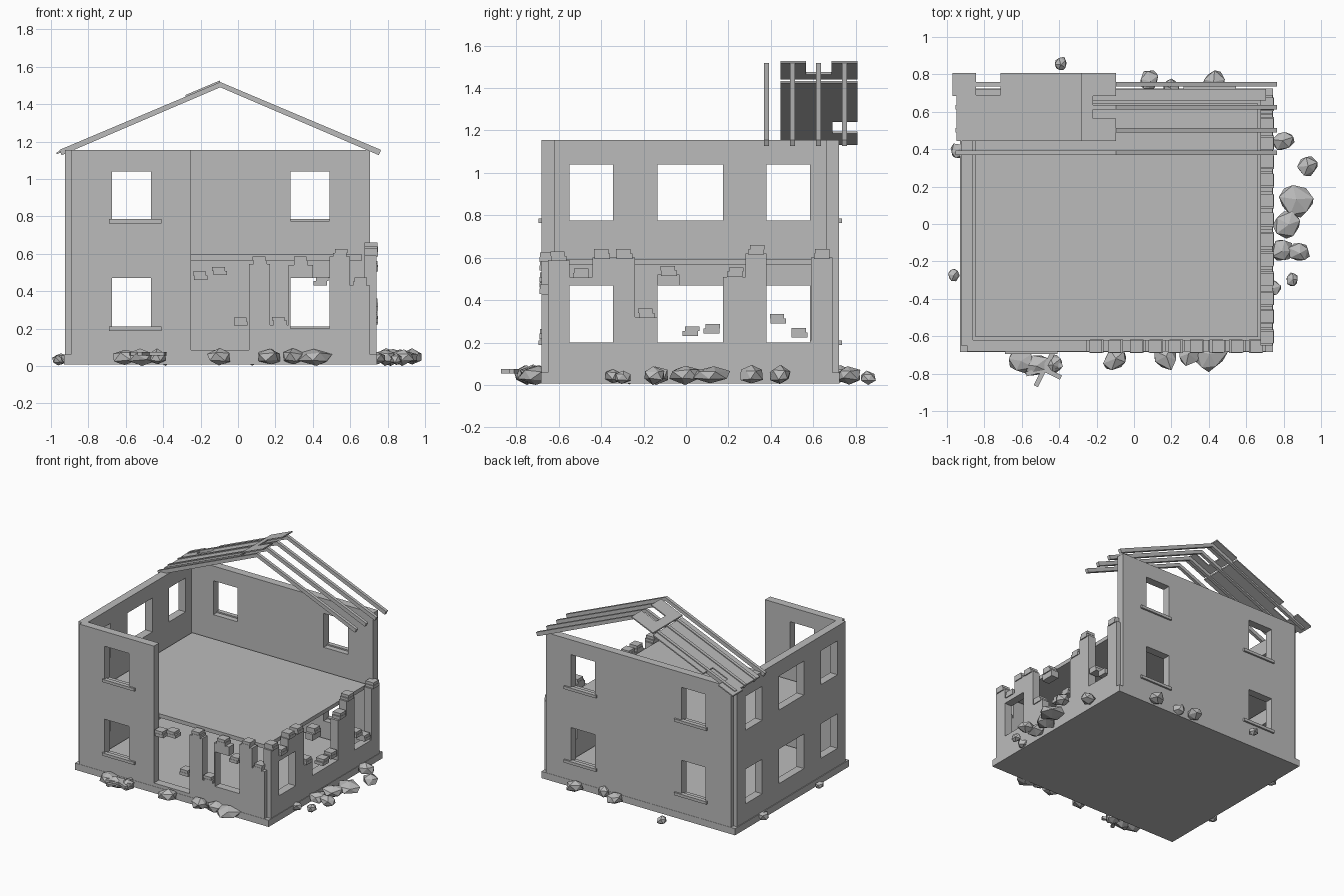
import bpy, bmesh, math, random
from mathutils import Vector, Matrix

if "Cube" in bpy.data.objects:
    bpy.data.objects.remove(bpy.data.objects["Cube"])

random.seed(4)
grey = bpy.data.materials.new("plaster grey")
grey.diffuse_color = (0.5, 0.5, 0.5, 1)
grey.use_nodes = True
grey.node_tree.nodes["Principled BSDF"].inputs["Base Color"].default_value = grey.diffuse_color


def finish(name, bm, mat=grey):
    bmesh.ops.recalc_face_normals(bm, faces=bm.faces)
    me = bpy.data.meshes.new(name)
    bm.to_mesh(me)
    bm.free()
    me.materials.append(mat)
    ob = bpy.data.objects.new(name, me)
    bpy.context.collection.objects.link(ob)
    return ob


def add_box(bm, x0, x1, y0, y1, z0, z1, rot=0):
    m = (Matrix.Translation(((x0 + x1) / 2, (y0 + y1) / 2, (z0 + z1) / 2))
         @ Matrix.Rotation(rot, 4, 'Z')
         @ Matrix.Diagonal((x1 - x0, y1 - y0, z1 - z0, 1)))
    bmesh.ops.create_cube(bm, size=1, matrix=m)


def boxes(name, items):
    bm = bmesh.new()
    for b in items:
        add_box(bm, *b)
    return finish(name, bm)


def prism(name, pts, axis, d0, d1):
    """Extrude a (u, z) profile from depth d0 to d1 along x or y."""
    bm = bmesh.new()
    vs = [bm.verts.new((u, d0, z) if axis == 'y' else (d0, u, z)) for u, z in pts]
    f = bm.faces.new(vs)
    off = (0, d1 - d0, 0) if axis == 'y' else (d1 - d0, 0, 0)
    ext = bmesh.ops.extrude_face_region(bm, geom=[f])
    bmesh.ops.translate(bm, vec=off,
                        verts=[v for v in ext['geom'] if isinstance(v, bmesh.types.BMVert)])
    return finish(name, bm)


def wall(name, axis, d0, d1, columns, spans):
    """Wall from columns (end, height) starting at columns[0][0], with window holes."""
    u = columns[0][0]
    pts = [(u, BASE)]
    for end, h in columns[1:]:
        pts += [(u, h), (end, h)]
        u = end
    pts.append((u, BASE))
    ob = prism(name, pts, axis, d0, d1)
    top = max(h for _, h in columns[1:])
    cut = []
    for a, b in spans:
        for z0, z1 in FLOORS:
            if z0 < top:
                cut.append((a, b, d0 - .1, d1 + .1, z0, z1) if axis == 'y'
                           else (d0 - .1, d1 + .1, a, b, z0, z1))
    cutter = boxes(name + "_cutter", cut)
    mod = ob.modifiers.new("windows", 'BOOLEAN')
    mod.operation, mod.solver, mod.object = 'DIFFERENCE', 'EXACT', cutter
    cutter.hide_render = True
    cutter.hide_viewport = True


BASE, TOP = 0.05, 1.155
FLOORS = [(0.2, 0.47), (0.775, 1.04)]
XL, XR, YF, YB, T = -0.925, 0.74, -0.682, 0.722, 0.063
SIDE = [(-.55, -.345), (-.135, .175), (.38, .585)]
LEFT, RIGHT = (-.675, -.465), (.28, .49)

# Foundation and floors
boxes("foundation", [(XL - .006, XR + .004, YF - .002, YB + .002, .008, .06)])
boxes("ground_floor", [(-.845, .66, -.604, .643, .05, .075)])
boxes("upper_floor", [(-.847, .662, -.604, .643, .565, .595)])

# Standing walls
wall("back_wall", 'y', YB - T, YB, [(-.893, 0), (.706, TOP)], [LEFT, RIGHT])
wall("left_wall", 'x', XL, XL + T, [(-.65, 0), (.69, TOP)], SIDE)
wall("front_wall", 'y', YF, YF + T, [(-.893, 0), (-.25, TOP)], [LEFT])

# Broken walls with stepped tops
wall("broken_front_wall", 'y', YF, YF + T,
     [(-.25, 0), (.06, .085), (.17, .545), (.27, .22), (.40, .54), (.49, .43),
      (.6, .585), (.706, .43)], [RIGHT])
wall("broken_right_wall", 'x', XR - T, XR,
     [(-.65, 0), (-.55, .59), (-.44, .51), (-.24, .6), (-.135, .32), (-.03, .52),
      (.175, .23), (.28, .51), (.38, .62), (.59, .21), (.69, .6)], SIDE)

# Window sills
sills = []
for a, b in (LEFT, RIGHT):
    for z, _ in FLOORS:
        sills.append((a - .015, b + .055, YB - .02, YB + .014, z - .012, z + .01))
        if a < 0:
            sills.append((a - .015, b + .055, YF - .014, YF + .02, z - .012, z + .01))
boxes("window_sills", sills)

# Loose bricks on the broken edges: (centre along wall, bottom height)
bricks = []
for u, z in [(-.2, .46), (-.095, .485), (.015, .215), (.12, .54), (.225, .218),
             (.335, .54), (.44, .43), (.545, .58), (.65, .428)]:
    s = random.uniform(-.012, .012)
    y = (YF + YF + T) / 2 - .003
    bricks += [(u - .036, u + .036, y - .036, y + .036, z, z + .024),
               (u - .034 + s, u + .034 + s, y - .034, y + .034, z + .024, z + .045)]
for u, z in [(-.6, .585), (-.495, .505), (-.395, .595), (-.29, .595), (-.185, .315),
             (-.08, .515), (.02, .23), (.12, .243), (.23, .51), (.33, .615),
             (.435, .29), (.535, .223), (.64, .595)]:
    s = random.uniform(-.01, .01)
    x = XR - T / 2 + .003
    bricks += [(x - .036, x + .036, u - .037, u + .037, z, z + .024),
               (x - .034, x + .034, u - .034 + s, u + .034 + s, z + .024, z + .045)]
boxes("loose_bricks", bricks)

# Roof rafters as thin bent beams
AX, AZ, EX, EZ, H = -.095, 1.518, .86, 1.155, .028
for i in range(4):
    y = .38 + i * .1225
    prism(f"rafter_{i + 1}",
          [(AX - EX, EZ), (AX, AZ), (AX + EX, EZ), (AX + EX - .012, EZ - H),
           (AX, AZ - H), (AX - EX + .012, EZ - H)], 'y', y - .012, y + .012)


# Remaining roof boards on the left slope: (x0, x1, y0, y1)
def board(bm, x0, x1, y0, y1):
    k = (AZ - EZ) / EX
    z = [AZ + (x - AX) * k + (.004 if x1 > -.25 else -.012) for x in (x0, x1)]
    vs = [bm.verts.new((x, y, h + t)) for t in (-.005, .005)
          for x, h in zip((x0, x1), z) for y in (y0, y1)]
    for q in ((0, 1, 3, 2), (4, 5, 7, 6), (0, 1, 5, 4), (2, 3, 7, 6), (0, 2, 6, 4), (1, 3, 7, 5)):
        bm.faces.new([vs[j] for j in q])


bm = bmesh.new()
for b in [(-.95, -.28, .445, .565), (-.28, AX, .445, .565),
          (-.95, -.28, .565, .685), (-.28, -.22, .565, .685),
          (-.97, -.845, .685, .808), (-.845, -.715, .685, .69),
          (-.715, -.28, .685, .808), (-.28, AX, .685, .808)]:
    board(bm, *b)
finish("roof_boards", bm)

# Rubble stones: (x, y, radius)
bm = bmesh.new()
for x, y, r in [(-.39, .855, .042), (.08, .765, .065), (.43, .765, .065), (.2, .72, .06),
                (.8, .44, .065), (.93, .31, .062), (.87, .12, .105), (.82, 0, .085),
                (.79, -.14, .07), (.88, -.15, .065), (.845, -.3, .042), (.745, -.345, .05),
                (.17, -.715, .075), (.3, -.70, .07), (.41, -.70, .10), (-.1, -.72, .072),
                (-.6, -.73, .085), (-.52, -.755, .075), (-.43, -.75, .06),
                (-.965, -.27, .037), (-.945, .39, .045)]:
    h = min(.044, r * .75)
    m = (Matrix.Translation((x, y, h + .004)) @ Matrix.Rotation(random.random() * 6, 4, 'Z')
         @ Matrix.Diagonal((r, r * .85, h, 1)))
    new = bmesh.ops.create_icosphere(bm, subdivisions=1, radius=1, matrix=m)['verts']
    for v in new:
        v.co += Vector([random.uniform(-.13, .13) * s for s in (r, r, h)])
        v.co.z = max(v.co.z, 0)
finish("rubble", bm)

# Fallen timber scraps by the front wall
boxes("timber_scraps", [(-.58, -.38, -.79, -.765, .055, .075, a) for a in (-.45, .25, 1.1)])
